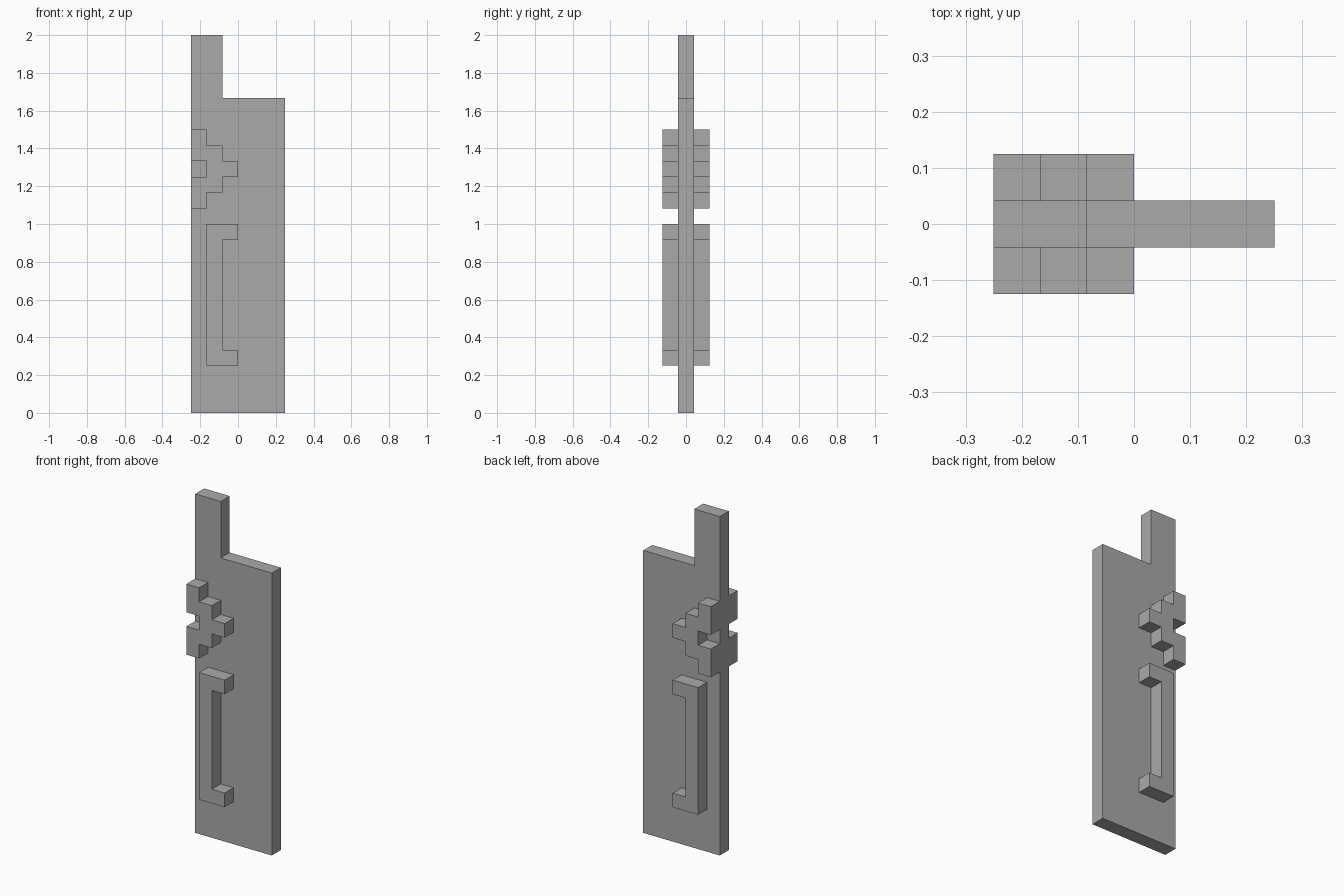
import bpy
import bmesh

U = 1 / 12  # grid unit

cube = bpy.data.objects.get("Cube")
if cube:
    bpy.data.objects.remove(cube, do_unlink=True)

grey = bpy.data.materials.new("plain grey")
grey.use_nodes = True
colour = (0.4, 0.4, 0.4, 1)
grey.diffuse_color = colour
grey.node_tree.nodes["Principled BSDF"].inputs["Base Color"].default_value = colour


def plate(name, profile, y0, y1):
    """Extrude an x-z profile, in grid units, from y0 to y1."""
    bm = bmesh.new()
    face = bm.faces.new([bm.verts.new((x * U, y0 * U, z * U)) for x, z in profile])
    result = bmesh.ops.extrude_face_region(bm, geom=[face])
    moved = [v for v in result["geom"] if isinstance(v, bmesh.types.BMVert)]
    bmesh.ops.translate(bm, verts=moved, vec=(0, (y1 - y0) * U, 0))
    bmesh.ops.recalc_face_normals(bm, faces=bm.faces)
    mesh = bpy.data.meshes.new(name)
    bm.to_mesh(mesh)
    bm.free()
    mesh.materials.append(grey)
    obj = bpy.data.objects.new(name, mesh)
    bpy.context.collection.objects.link(obj)
    return obj


# Door panel with the tall corner post
plate("door_panel", [(-3, 0), (3, 0), (3, 20), (-1, 20), (-1, 24), (-3, 24)], -0.5, 0.5)

# Stepped lock arrow, notched at the door edge
arrow = [(-3, 13), (-2, 13), (-2, 14), (-1, 14), (-1, 15), (0, 15), (0, 16), (-1, 16),
         (-1, 17), (-2, 17), (-2, 18), (-3, 18), (-3, 16), (-2, 16), (-2, 15), (-3, 15)]

# Bracket-shaped pull handle
handle = [(-2, 3), (0, 3), (0, 4), (-1, 4), (-1, 11), (0, 11), (0, 12), (-2, 12)]

# The same fittings on both faces of the door
for side, sign in (("front", -1), ("back", 1)):
    plate(side + "_lock", arrow, sign * 0.5, sign * 1.5)
    plate(side + "_handle", handle, sign * 0.5, sign * 1.5)
